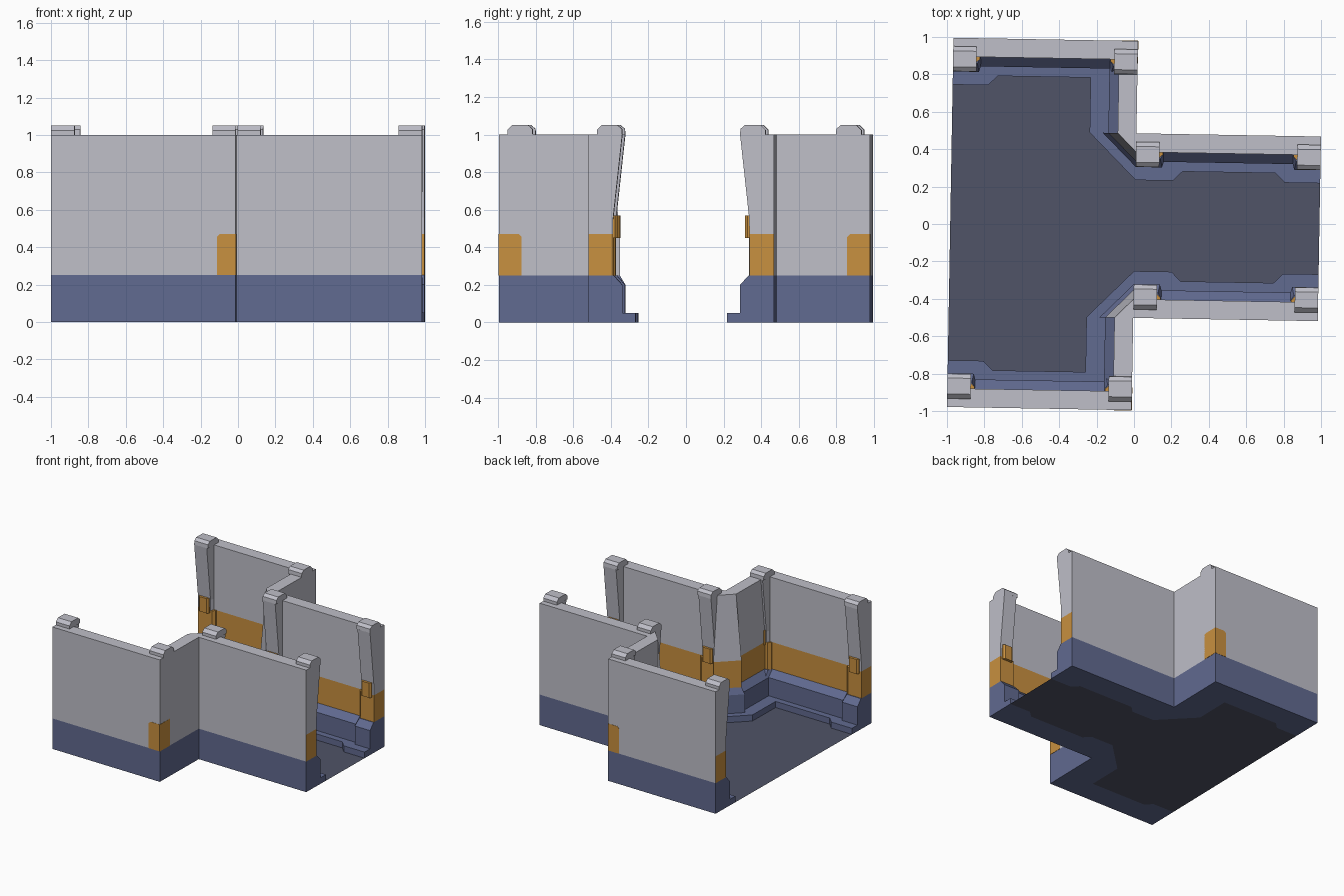
import bpy, bmesh, math

if "Cube" in bpy.data.objects:
    bpy.data.objects.remove(bpy.data.objects["Cube"])

H = 0.987          # half length of the unrotated plan
M = H / 2          # half width of the narrow arm


def material(name, rgb):
    m = bpy.data.materials.new(name)
    m.diffuse_color = (*rgb, 1)
    m.use_nodes = True
    m.node_tree.nodes["Principled BSDF"].inputs["Base Color"].default_value = m.diffuse_color
    return m


GREY = material("light grey", (0.52, 0.52, 0.58))
ORANGE = material("orange", (0.58, 0.28, 0.05))
BLUE = material("slate blue", (0.12, 0.145, 0.28))
FLOOR = material("dark floor", (0.08, 0.088, 0.135))


def loft(bm, rings):
    """Skin a stack of equal-length rings and close both ends."""
    vs = [[bm.verts.new(p) for p in r] for r in rings]
    n = len(rings[0])
    for a, b in zip(vs, vs[1:]):
        for i in range(n):
            j = (i + 1) % n
            bm.faces.new((a[i], a[j], b[j], b[i]))
    bm.faces.new(vs[0][::-1])
    bm.faces.new(vs[-1])


def finish(name, bm, mats, rule=None):
    """Make the object, mirror it to the -y side and turn it into place."""
    bmesh.ops.remove_doubles(bm, verts=bm.verts, dist=1e-5)
    bmesh.ops.recalc_face_normals(bm, faces=bm.faces)
    bm.normal_update()
    if rule:
        for f in bm.faces:
            f.material_index = rule(f)
    me = bpy.data.meshes.new(name)
    bm.to_mesh(me)
    bm.free()
    for m in mats:
        me.materials.append(m)
    ob = bpy.data.objects.new(name, me)
    bpy.context.collection.objects.link(ob)
    mod = ob.modifiers.new("mirror", 'MIRROR')
    mod.use_axis = (False, True, False)
    ob.rotation_euler.z = math.radians(-1)
    ob.location = (0.0043, -0.0086, 0)
    return ob


OUTER = [(-H, H), (0, H), (0, M), (H, M)]


def wall_ring(z, d, dd):
    """Wall plan at height z: thickness d, diagonal corner thickness dd."""
    inner = [(H, M - d), (0, M - d), (0, M - dd), (-dd, M), (-d, M), (-d, H - d), (-H, H - d)]
    return [(x, y, z) for x, y in OUTER + inner]


def outside(f):
    c, n = f.calc_center_median(), f.normal
    facing_y = n.y > 0.9 and (c.y > H - 0.01 or c.x > 0.05)
    return int(facing_y or (n.x > 0.9 and abs(c.x) < 0.01))


# Floor and the low step around it
STEP = [(H, M - .25), (H - .19, M - .25), (H - .24, M - .2), (.25, M - .2), (.2, M - .25),
        (0, M - .25), (-.25, M), (-.25, H - .2), (-H + .24, H - .2), (-H + .19, H - .25),
        (-H, H - .25)]
bm = bmesh.new()
bm.faces.new([bm.verts.new((x, y, 0)) for x, y in [(-H, 0), (H, 0)] + STEP])
finish("floor", bm, [FLOOR], lambda f: 0)

bm = bmesh.new()
loft(bm, [[(x, y, z) for x, y in OUTER + STEP] for z in (0, 0.05)])
finish("floor_step", bm, [BLUE])

# Walls in three bands
bm = bmesh.new()
loft(bm, [wall_ring(.05, .15, .18), wall_ring(.20, .15, .18), wall_ring(.25, .10, .15)])
finish("wall_base", bm, [BLUE])

bm = bmesh.new()
loft(bm, [wall_ring(.25, .10, .15), wall_ring(.47, .10, .15)])
finish("wall_band", bm, [ORANGE, GREY], outside)

bm = bmesh.new()
loft(bm, [wall_ring(.47, .10, .15), wall_ring(1.0, .10, .10)])
finish("wall_panel", bm, [GREY])

# Pillars: (end x, direction along the wall, outer y of the wall)
PILLARS = [(-H, 1, H), (0, -1, H), (0, 1, M), (H, -1, M)]


def pillar_parts(name, mat, rows):
    """rows: (z, depth, width at the wall, width at the face)"""
    bm = bmesh.new()
    for e, s, y in PILLARS:
        loft(bm, [[(e, y - .06, z), (e, y - d, z), (e + s * wf, y - d, z),
                   (e + s * ww, y - min(d - .01, .11), z), (e + s * ww, y - .06, z)]
                  for z, d, ww, wf in rows])
    return finish(name, bm, [mat])


pillar_parts("pillar_foot", BLUE, [(.04, .18, .16, .14), (.20, .18, .16, .14), (.25, .135, .145, .13)])
pillar_parts("pillar_band", ORANGE, [(.25, .13, .145, .125), (.47, .13, .145, .125)])
pillar_parts("pillar_shaft", GREY, [(.47, .13, .125, .115), (.56, .132, .125, .115),
                                    (1.0, .18, .125, .115)])

# Pillar caps and orange clips
CAP = [(.18, .999), (.178, 1.03), (.155, 1.05), (.07, 1.05), (.045, 1.025), (.045, .999)]
bm = bmesh.new()
for e, s, y in PILLARS:
    loft(bm, [[(x, y - d, z) for d, z in CAP] for x in (e, e + s * .125)])
finish("pillar_cap", bm, [GREY])

bm = bmesh.new()
for e, s, y in PILLARS:
    c = e + s * .062
    loft(bm, [[(c - .045, y - .12, z), (c - .045, y - .14, z), (c - .033, y - .153, z),
               (c + .033, y - .153, z), (c + .045, y - .14, z), (c + .045, y - .12, z)]
              for z in (.45, .57)])
finish("pillar_clip", bm, [ORANGE])

# Orange patch wrapping the outer corner
bm = bmesh.new()
for w, place in ((.10, lambda u, t: (-u, H + t)), (.12, lambda u, t: (t, H - u))):
    shape = [(0, .25), (w, .25), (w, .455), (w - .015, .47), (0, .47)]
    loft(bm, [[(*place(u, t), z) for u, z in shape] for t in (-.002, .002)])
finish("corner_patch", bm, [ORANGE])
